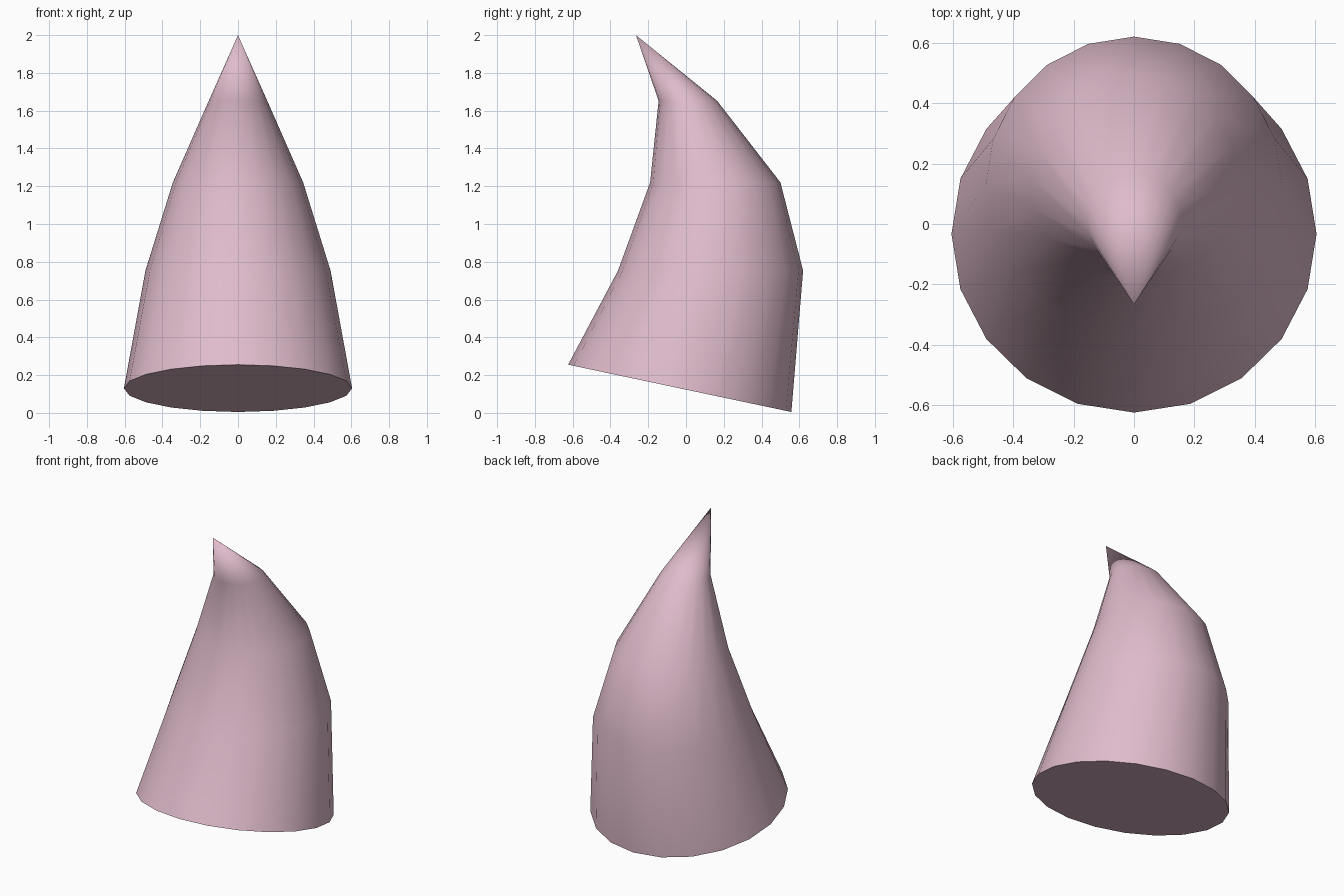
import bpy, bmesh, math

if "Cube" in bpy.data.objects:
    bpy.data.objects.remove(bpy.data.objects["Cube"])

SIDES = 20
TIP = (0.0, -0.265, 2.0)
# each ring: radius, centre y, centre z, slope of the ring (z drop towards the back)
RINGS = [
    (0.604, -0.033, 0.130, math.atan2(0.25, 1.18)),
    (0.490, 0.130, 0.753, 0.0),
    (0.345, 0.155, 1.220, 0.0),
    (0.155, 0.010, 1.652, 0.0),
]


def add_ring(bm, radius, cy, cz, tilt):
    verts = []
    for i in range(SIDES):
        a = 2 * math.pi * i / SIDES
        x, d = radius * math.sin(a), -radius * math.cos(a)
        verts.append(bm.verts.new((x, cy + d * math.cos(tilt), cz - d * math.sin(tilt))))
    return verts


# curved horn: stacked rings, flat base cap and a pointed tip
bm = bmesh.new()
rings = [add_ring(bm, *r) for r in RINGS]
tip = bm.verts.new(TIP)
for i in range(SIDES):
    j = (i + 1) % SIDES
    for low, high in zip(rings, rings[1:]):
        bm.faces.new((low[i], low[j], high[j], high[i]))
    bm.faces.new((rings[-1][i], rings[-1][j], tip))
bm.faces.new(rings[0][::-1])
bmesh.ops.recalc_face_normals(bm, faces=bm.faces)

mesh = bpy.data.meshes.new("horn")
bm.to_mesh(mesh)
bm.free()
horn = bpy.data.objects.new("horn", mesh)
bpy.context.collection.objects.link(horn)

# pale pink colour
pink = bpy.data.materials.new("pale_pink")
pink.diffuse_color = (0.74, 0.50, 0.60, 1.0)
pink.use_nodes = True
pink.node_tree.nodes["Principled BSDF"].inputs["Base Color"].default_value = pink.diffuse_color
mesh.materials.append(pink)

# smooth sides, crisp base rim
bpy.context.view_layer.objects.active = horn
horn.select_set(True)
bpy.ops.object.shade_smooth_by_angle(angle=math.radians(60))
